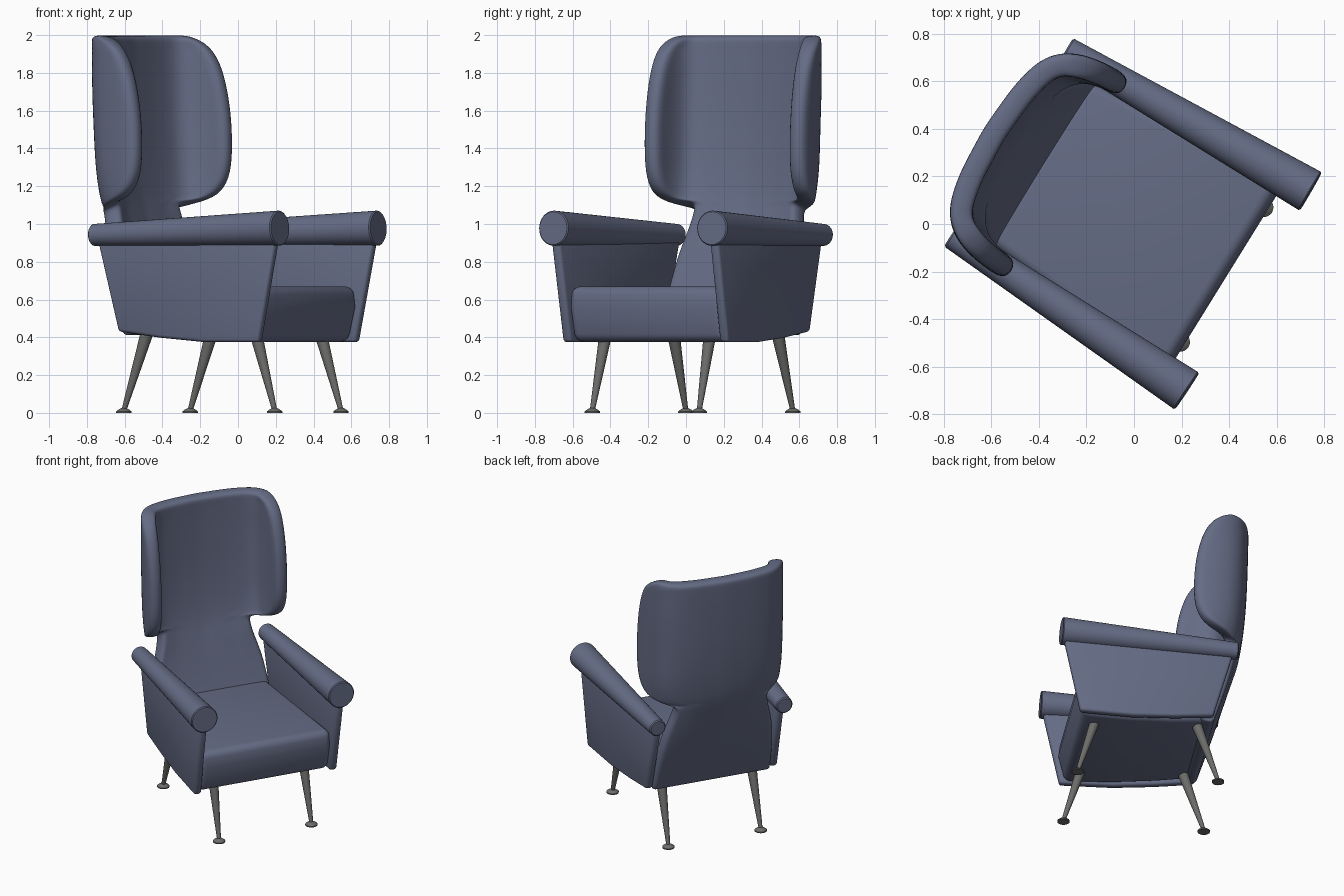
import bpy, bmesh, math
from mathutils import Matrix, Vector

if "Cube" in bpy.data.objects:
    bpy.data.objects.remove(bpy.data.objects["Cube"])

# Chair is built facing -y, then the whole thing is turned about z
PLACE = Matrix.Translation((0.007, 0.012, 0)) @ Matrix.Rotation(math.radians(58.2), 4, 'Z')


def mat(name, c):
    m = bpy.data.materials.new(name)
    m.diffuse_color = (*c, 1)
    m.use_nodes = True
    m.node_tree.nodes["Principled BSDF"].inputs["Base Color"].default_value = m.diffuse_color
    return m


FABRIC = mat("slate blue fabric", (0.13, 0.15, 0.235))
METAL = mat("grey metal", (0.15, 0.15, 0.145))


def P(s, u, z):
    """s = sideways, u = forward, z = up"""
    return Vector((s, -u, z))


def finish(bm, name, material, angle=40):
    bmesh.ops.recalc_face_normals(bm, faces=bm.faces)
    me = bpy.data.meshes.new(name)
    bm.to_mesh(me)
    bm.free()
    ob = bpy.data.objects.new(name, me)
    bpy.context.collection.objects.link(ob)
    me.materials.append(material)
    ob.matrix_world = PLACE
    bpy.ops.object.select_all(action='DESELECT')
    ob.select_set(True)
    bpy.context.view_layer.objects.active = ob
    bpy.ops.object.shade_smooth_by_angle(angle=math.radians(angle))
    return ob


def slab(name, profile, lo, hi, bevel, segs):
    """Side profile of (u, z) joined between sideways positions lo(u) and hi(u)"""
    bm = bmesh.new()
    a = [bm.verts.new(P(lo(u), u, z)) for u, z in profile]
    b = [bm.verts.new(P(hi(u), u, z)) for u, z in profile]
    bm.faces.new(a)
    bm.faces.new(b)
    n = len(profile)
    for i in range(n):
        bm.faces.new((a[i], a[(i + 1) % n], b[(i + 1) % n], b[i]))
    bmesh.ops.recalc_face_normals(bm, faces=bm.faces)
    sharp = [e for e in bm.edges if e.calc_face_angle(0) > 0.35]
    bmesh.ops.bevel(bm, geom=sharp, offset=bevel, segments=segs, profile=0.5, affect='EDGES')
    return finish(bm, name, FABRIC)


def lathe(name, base, tip, profile, material, sides):
    """Rings of (fraction along axis, radius) around the axis base -> tip"""
    bm = bmesh.new()
    axis = tip - base
    q = axis.to_track_quat('Z', 'Y')
    rings = []
    for t, r in profile:
        rings.append([bm.verts.new(base + axis * t + q @ Vector(
            (r * math.cos(k * math.tau / sides), r * math.sin(k * math.tau / sides), 0)))
            for k in range(sides)])
    for r0, r1 in zip(rings, rings[1:]):
        for k in range(sides):
            j = (k + 1) % sides
            bm.faces.new((r0[k], r0[j], r1[j], r1[k]))
    bm.faces.new(rings[0])
    bm.faces.new(rings[-1])
    return finish(bm, name, material)


# Seat block, tapering slightly towards the back
seat_half = lambda u: 0.44 + 0.035 * u / 0.45
slab("seat", [(0.405, 0.375), (0.447, 0.56), (0.435, 0.67), (-0.49, 0.67),
              (-0.44, 0.43), (-0.2, 0.40), (0.1, 0.377)],
     lambda u: -seat_half(u), seat_half, 0.045, 5)

# Side panels, arm rolls, legs and feet on both sides
for side, label in ((1, "left"), (-1, "right")):
    inner = lambda u: side * (0.443 + 0.045 * u)
    outer = lambda u: side * (0.496 + 0.045 * u)
    slab(label + "_side_panel", [(0.433, 0.374), (0.545, 0.92), (-0.598, 0.92), (-0.463, 0.43),
                                 (-0.2, 0.398), (0.08, 0.375)], inner, outer, 0.018, 3)
    lathe(label + "_arm_roll", P(side * 0.457, -0.627, 0.942), P(side * 0.494, 0.56, 0.978),
          [(0, 0.05), (0.006, 0.058), (0.995, 0.093), (1, 0.087)], FABRIC, 40)
    for end, top_u, foot_u in (("front", 0.305, 0.427), ("back", -0.375, -0.513)):
        lathe(f"{label}_{end}_leg", P(side * 0.333, foot_u, 0.012), P(side * 0.325, top_u, 0.42),
              [(0, 0.013), (1, 0.034)], METAL, 20)
        foot = P(side * 0.333, foot_u, 0)
        lathe(f"{label}_{end}_foot", foot, foot + Vector((0, 0, 0.026)),
              [(0, 0.041), (0.3, 0.041), (0.7, 0.027), (1, 0.012)], METAL, 20)

# Winged backrest: plan path (sideways, forward) trimmed at a different length per height
PATH = [(0, 0), (0.2, 0.012), (0.34, 0.04), (0.405, 0.085), (0.437, 0.16), (0.452, 0.26), (0.455, 0.4)]


def along(length):
    for (s0, d0), (s1, d1) in zip(PATH, PATH[1:]):
        step = math.hypot(s1 - s0, d1 - d0)
        if length <= step:
            f = length / step
            return s0 + f * (s1 - s0), d0 + f * (d1 - d0)
        length -= step
    return PATH[-1]


# height, forward position, path length to the edge, amount of curl
ROWS = [(0.415, -0.420, 0.47, 0.0), (0.46, -0.434, 0.47, 0.0), (0.67, -0.510, 0.445, 0.1),
        (0.85, -0.567, 0.40, 0.3), (0.98, -0.607, 0.345, 0.7), (1.07, -0.635, 0.328, 1),
        (1.10, -0.642, 0.34, 1), (1.12, -0.647, 0.50, 1), (1.165, -0.656, 0.61, 1),
        (1.27, -0.671, 0.68, 1), (1.42, -0.684, 0.70, 1), (1.58, -0.692, 0.70, 1),
        (1.75, -0.697, 0.675, 1), (1.88, -0.70, 0.63, 1), (1.96, -0.70, 0.56, 1),
        (1.999, -0.70, 0.46, 1)]
COLS = 8
bm = bmesh.new()
grid = []
for z, u, length, curl in ROWS:
    row = []
    for k in range(-COLS, COLS + 1):
        s, d = along(length * abs(k) / COLS)
        row.append(bm.verts.new(P(math.copysign(s, k), u + d * curl, z)))
    grid.append(row)
for r0, r1 in zip(grid, grid[1:]):
    for k in range(2 * COLS):
        bm.faces.new((r0[k], r0[k + 1], r1[k + 1], r1[k]))
back = finish(bm, "winged_backrest", FABRIC, 180)
thick = back.modifiers.new("thickness", 'SOLIDIFY')
thick.thickness = 0.098
thick.offset = 0
soft = back.modifiers.new("soft", 'SUBSURF')
soft.levels = soft.render_levels = 2
